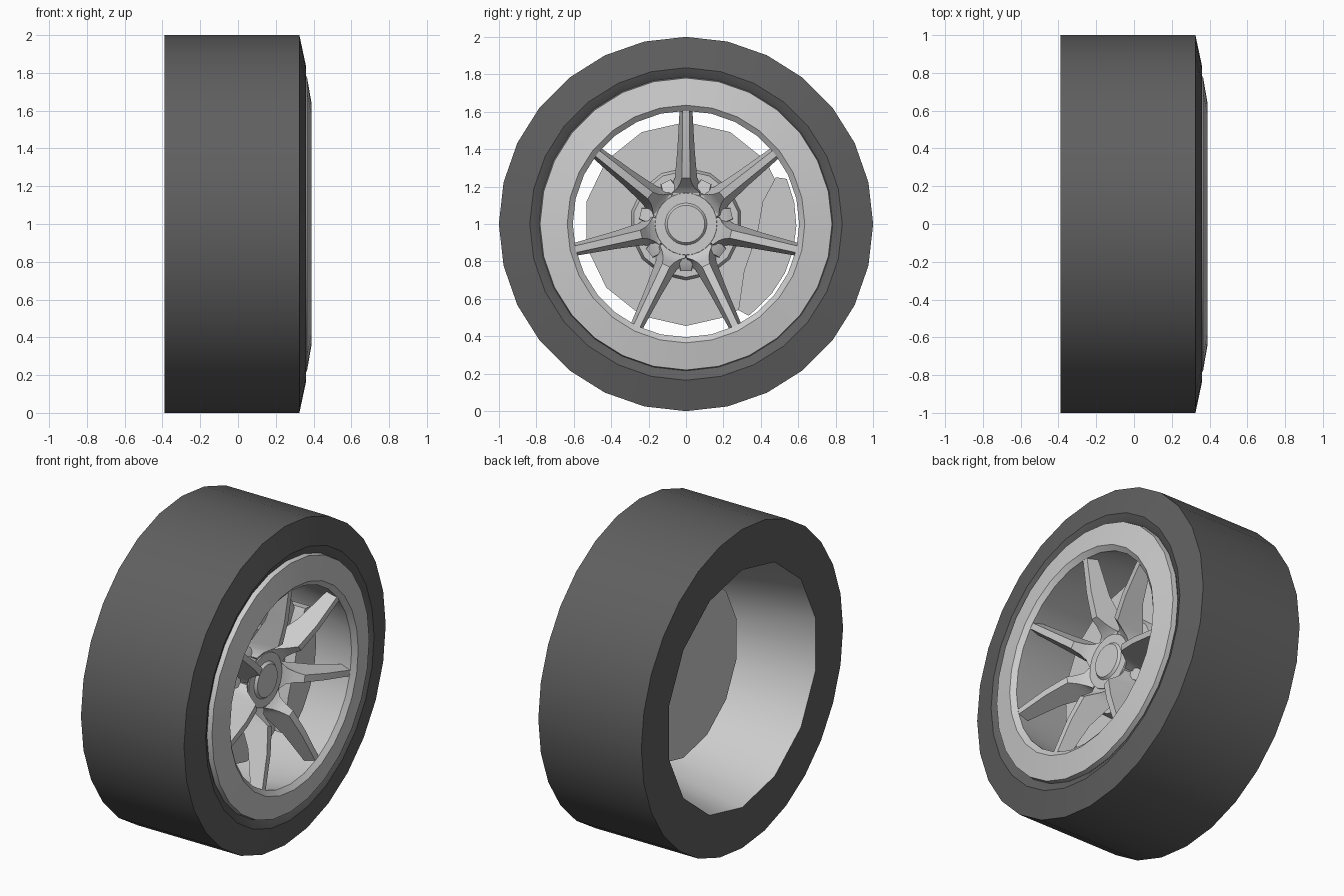
import bpy, bmesh
from math import sin, cos, pi

if "Cube" in bpy.data.objects:
    bpy.data.objects.remove(bpy.data.objects["Cube"])

CZ = 1.0  # axle height


def finish(name, bm, mat=None, recalc=False):
    bmesh.ops.remove_doubles(bm, verts=bm.verts, dist=1e-5)
    if recalc:
        bmesh.ops.recalc_face_normals(bm, faces=bm.faces)
    me = bpy.data.meshes.new(name)
    bm.to_mesh(me)
    bm.free()
    ob = bpy.data.objects.new(name, me)
    bpy.context.collection.objects.link(ob)
    if mat:
        me.materials.append(mat)
    bpy.ops.object.select_all(action='DESELECT')
    ob.select_set(True)
    bpy.context.view_layer.objects.active = ob
    bpy.ops.object.shade_smooth_by_angle(angle=0.55)
    return ob


def polar(x, r, a, s=0.0):
    # s is a sideways offset, a = 0 points straight up
    return (x, r * sin(a) + s * cos(a), CZ + r * cos(a) - s * sin(a))


def revolve(name, profile, n, mat=None):
    # profile of (x, radius[, True]); True halves the side count of that loop
    bm = bmesh.new()
    rings = []
    for p in profile:
        ring = []
        for j in range(n):
            k = cos(2 * pi / n) if len(p) > 2 and j % 2 else 1.0
            ring.append(bm.verts.new(polar(p[0], p[1] * k, 2 * pi * j / n)))
        rings.append(ring)
    for a, b in zip(rings, rings[1:]):
        for j in range(n):
            k = (j + 1) % n
            bm.faces.new((a[j], b[j], b[k], a[k]))
    bmesh.ops.dissolve_degenerate(bm, dist=1e-5, edges=bm.edges)
    return finish(name, bm, mat)


def radial_bars(name, sections, count, start):
    # tapered bars; sections of (radius, x front, x back, half front, half back)
    bm = bmesh.new()
    for i in range(count):
        a = start + 2 * pi * i / count
        loops = []
        for r, xf, xb, wf, wb in sections:
            loops.append([bm.verts.new(polar(x, r, a, s)) for x, s in
                          ((xf, -wf), (xf, wf), (xb, wb), (xb, -wb))])
        for p, q in zip(loops, loops[1:]):
            for j in range(4):
                k = (j + 1) % 4
                bm.faces.new((p[j], p[k], q[k], q[j]))
        bm.faces.new(loops[0])
        bm.faces.new(loops[-1])
    return finish(name, bm, recalc=True)


rubber = bpy.data.materials.new("rubber")
rubber.diffuse_color = (0.115, 0.115, 0.115, 1)
rubber.use_nodes = True
rubber.node_tree.nodes["Principled BSDF"].inputs["Base Color"].default_value = rubber.diffuse_color

# tyre: back wall, tread, front wall and bead groove
revolve("tyre", [(-.39, .745, True), (-.39, 1), (.325, 1), (.36, .835),
                 (.345, .80), (.33, .78)], 28, rubber)

# rim: front lip and tapered barrel
revolve("rim", [(.33, .785), (.365, .78), (.39, .635), (.365, .605),
                (.33, .61), (-.39, .745, True)], 28)

# brake disc with raised hat
revolve("brake_disc", [(.02, 0), (.02, .545), (.06, .545), (.06, .30),
                       (.10, .285), (.10, 0)], 14)

# hub and centre cap
revolve("hub", [(.09, .20), (.15, .175), (.19, .165), (.19, .112),
                (.205, .10), (.205, 0)], 28)

# spokes: flared root, sharp kink outward, slim arm to the rim
radial_bars("spokes", [(.11, .18, .06, .05, .05), (.165, .185, .06, .075, .08),
                       (.19, .205, .07, .048, .078), (.215, .245, .085, .032, .072),
                       (.245, .295, .125, .022, .06), (.40, .335, .22, .02, .046),
                       (.615, .365, .295, .018, .034)], 7, 0)
# short webs between the spokes
radial_bars("hub_webs", [(.12, .15, .07, .045, .06), (.20, .14, .07, .038, .05),
                         (.25, .11, .07, .028, .035)], 7, pi / 7)

# brake caliper clamped over one side of the disc
outline = [(.48, .25), (.41, .12), (.38, -.05), (.31, -.25), (.28, -.46), (.335, -.49)]
for i in range(7):
    t = -.90 + i * .22
    outline.append((.59 * cos(t), .59 * sin(t)))
bm = bmesh.new()
face = bm.faces.new([bm.verts.new((-.02, y, CZ + z)) for y, z in outline])
ext = bmesh.ops.extrude_face_region(bm, geom=[face], use_keep_orig=True)
bmesh.ops.translate(bm, vec=(.15, 0, 0),
                    verts=[v for v in ext['geom'] if isinstance(v, bmesh.types.BMVert)])
finish("brake_caliper", bm, recalc=True)
